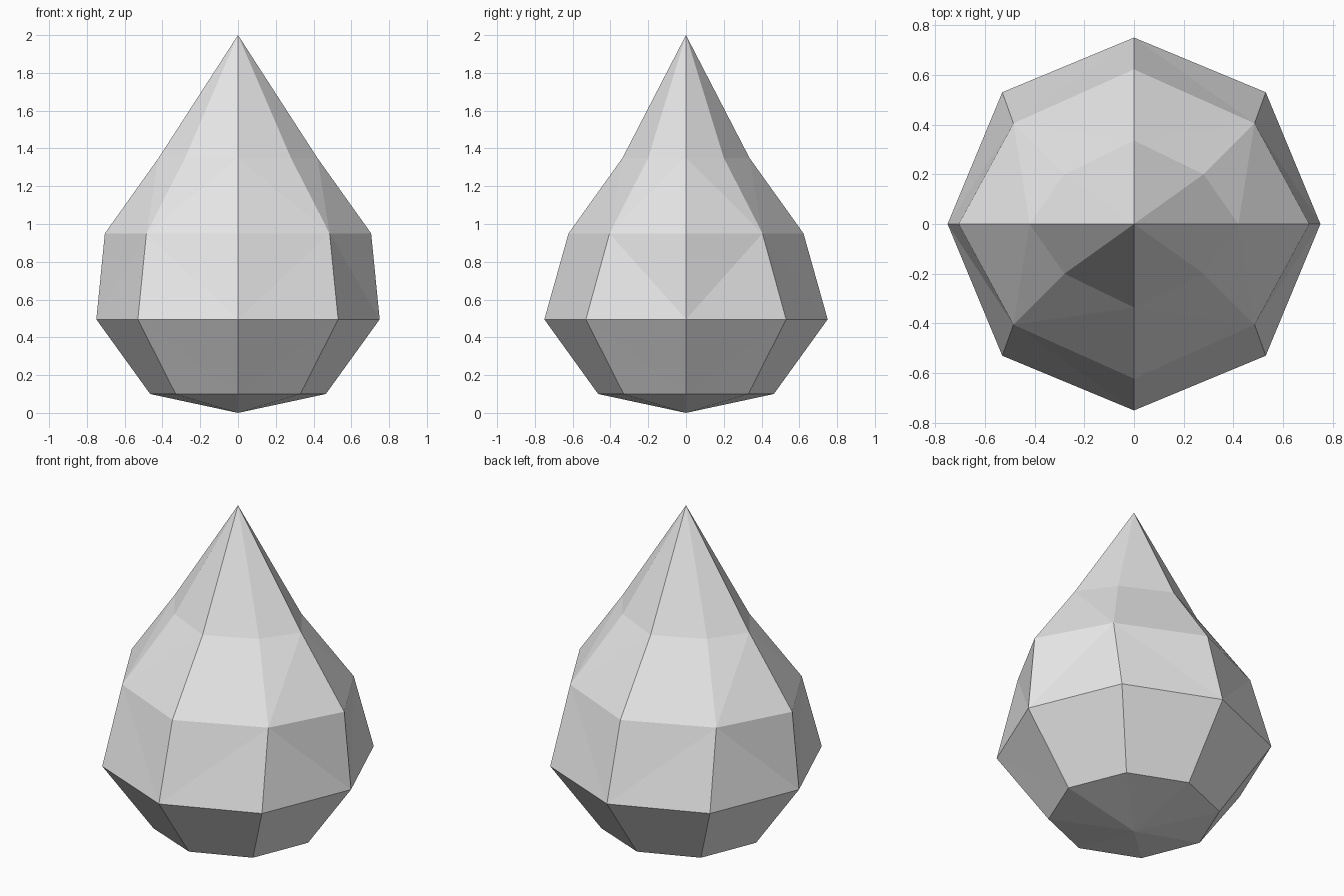
import bpy
import bmesh

cube = bpy.data.objects.get("Cube")
if cube:
    bpy.data.objects.remove(cube, do_unlink=True)

# Plain grey material
grey = bpy.data.materials.new("light_grey")
grey.use_nodes = True
colour = (0.8, 0.8, 0.8, 1)
grey.diffuse_color = colour
for node in grey.node_tree.nodes:
    if node.type == 'BSDF_PRINCIPLED':
        node.inputs["Base Color"].default_value = colour

# Rings: height, x reach, y reach, corner x, corner y
RINGS = [
    (0.1, 0.465, 0.465, 0.33, 0.33),
    (0.495, 0.75, 0.75, 0.53, 0.53),
    (0.95, 0.705, 0.622, 0.485, 0.405),
    (1.35, 0.42, 0.336, 0.28, 0.2),
]

bm = bmesh.new()


def add_ring(z, rx, ry, cx, cy):
    """Eight-sided ring starting on +x; even indices lie on the axes."""
    points = [(rx, 0), (cx, cy), (0, ry), (-cx, cy),
              (-rx, 0), (-cx, -cy), (0, -ry), (cx, -cy)]
    return [bm.verts.new((x, y, z)) for x, y in points]


rings = [add_ring(*r) for r in RINGS]
bottom = bm.verts.new((0, 0, 0))
apex = bm.verts.new((0, 0, 2))

for i in range(8):
    j = (i + 1) % 8
    # Shallow base and pointed tip
    bm.faces.new((bottom, rings[0][j], rings[0][i]))
    bm.faces.new((apex, rings[-1][i], rings[-1][j]))
    # Body bands, creased so that the facets mirror about both axes
    for level, (low, high) in enumerate(zip(rings, rings[1:])):
        a, b, c, d = low[i], low[j], high[j], high[i]
        low_starts_on_axis = level < 2
        if (i % 2 == 0) == low_starts_on_axis:
            bm.faces.new((a, b, c))
            bm.faces.new((a, c, d))
        else:
            bm.faces.new((a, b, d))
            bm.faces.new((b, c, d))

bmesh.ops.recalc_face_normals(bm, faces=bm.faces)
mesh = bpy.data.meshes.new("faceted_drop")
bm.to_mesh(mesh)
bm.free()
mesh.materials.append(grey)
drop = bpy.data.objects.new("faceted_drop", mesh)
bpy.context.collection.objects.link(drop)
